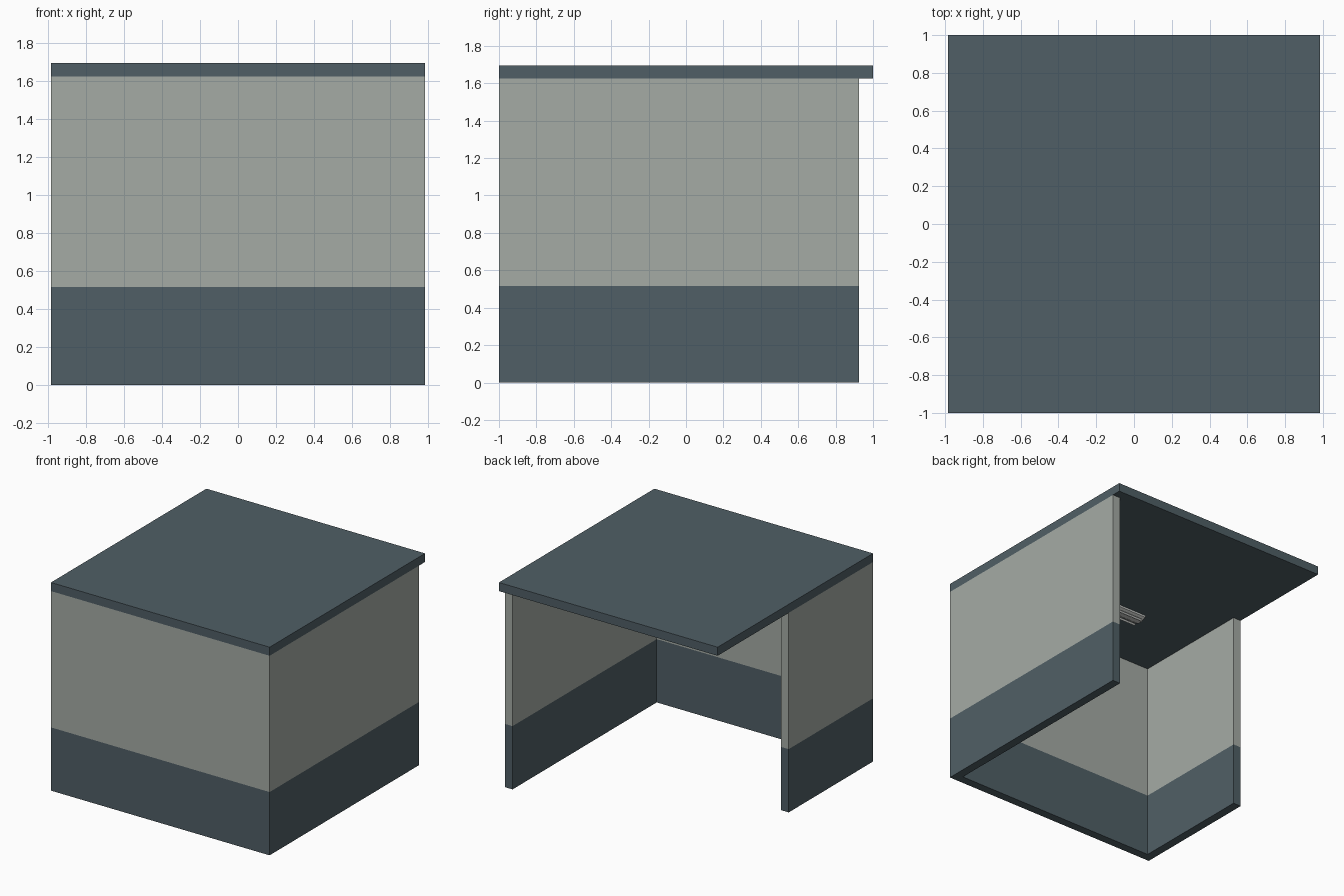
import bpy, bmesh

if "Cube" in bpy.data.objects:
    bpy.data.objects.remove(bpy.data.objects["Cube"])

def srgb(r, g, b):
    f = lambda c: c / 12.92 if c <= 0.04045 else ((c + 0.055) / 1.055) ** 2.4
    return (f(r / 255), f(g / 255), f(b / 255), 1)

def material(name, rgb):
    m = bpy.data.materials.new(name)
    m.diffuse_color = srgb(*rgb)
    m.use_nodes = True
    m.node_tree.nodes["Principled BSDF"].inputs["Base Color"].default_value = m.diffuse_color
    return m

SLATE = material("slate_paint", (80, 95, 102))
GREY = material("pale_grey_paint", (165, 171, 165))
WHITE = material("lamp_white", (205, 207, 204))

W, T, BAND, CEIL, TOP = 0.985, 0.07, 0.515, 1.625, 1.695

def add(name, bm, *mats):
    bmesh.ops.recalc_face_normals(bm, faces=bm.faces)
    me = bpy.data.meshes.new(name)
    bm.to_mesh(me)
    bm.free()
    for m in mats:
        me.materials.append(m)
    ob = bpy.data.objects.new(name, me)
    bpy.context.collection.objects.link(ob)
    return ob

def prism(points, axis, lo, hi):
    """Extrude a 2D outline along x or z."""
    bm = bmesh.new()
    place = (lambda a, b: (lo, a, b)) if axis == "x" else (lambda a, b: (a, b, lo))
    face = bm.faces.new([bm.verts.new(place(a, b)) for a, b in points])
    out = bmesh.ops.extrude_face_region(bm, geom=[face])
    step = (hi - lo, 0, 0) if axis == "x" else (0, 0, hi - lo)
    bmesh.ops.translate(bm, vec=step, verts=[v for v in out["geom"] if isinstance(v, bmesh.types.BMVert)])
    return bm

# Three-sided wall: long right wing, short left wing, cut into two paint bands
outline = [(-W, -1), (W, -1), (W, 0.925), (W - T, 0.925), (W - T, -1 + T),
           (-W + T, -1 + T), (-W + T, 0.085), (-W, 0.085)]
walls = prism(outline, "z", 0, CEIL)
bmesh.ops.bisect_plane(walls, geom=walls.verts[:] + walls.edges[:] + walls.faces[:],
                       plane_co=(0, 0, BAND), plane_no=(0, 0, 1))
for f in walls.faces:
    f.material_index = 0 if f.calc_center_median().z < BAND else 1
add("walls", walls, SLATE, GREY)

# Flat roof slab
add("roof", prism([(-W, -1), (W, -1), (W, 1), (-W, 1)], "z", CEIL, TOP), SLATE)

# Ceiling lamp: sloped housing with two tubes below
LY, LX = -0.38, 0.38
housing = [(LY - 0.06, CEIL), (LY + 0.06, CEIL), (LY + 0.06, CEIL - 0.015),
           (LY + 0.02, CEIL - 0.035), (LY - 0.02, CEIL - 0.035), (LY - 0.06, CEIL - 0.015)]
add("lamp_housing", prism(housing, "x", -LX, LX), WHITE)
for side in (-1, 1):
    y, z, r = LY + side * 0.042, CEIL - 0.04, 0.011
    tube = [(y - r, z), (y, z - r), (y + r, z), (y, z + r)]
    add("lamp_tube", prism(tube, "x", -LX + 0.02, LX - 0.02), WHITE)
